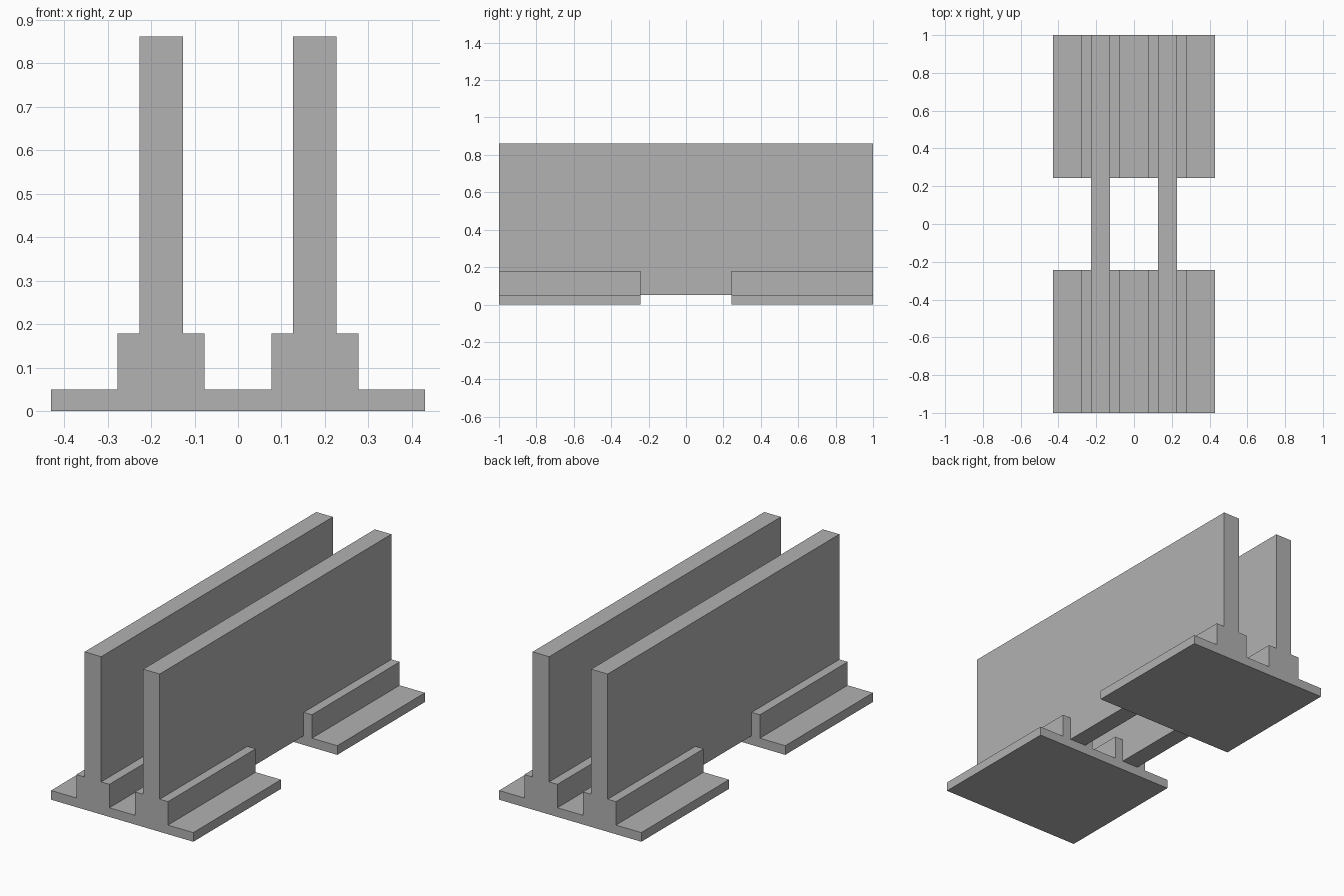
import bpy
import bmesh

cube = bpy.data.objects.get("Cube")
if cube:
    bpy.data.objects.remove(cube, do_unlink=True)

# One plain grey finish
grey = bpy.data.materials.new("grey")
grey.use_nodes = True
colour = (0.445, 0.445, 0.445, 1)
grey.diffuse_color = colour
grey.node_tree.nodes["Principled BSDF"].inputs["Base Color"].default_value = colour

BASE_TOP, RIB_TOP, WALL_TOP = 0.05, 0.178, 0.862
WALL_X, WALL_W, RIB_W = 0.177, 0.1, 0.05
BASE_HALF, FOOT_IN, END = 0.43, 0.243, 1.0


def box(name, x, y, z):
    """Flat-faced box spanning the given (low, high) pairs."""
    bm = bmesh.new()
    bmesh.ops.create_cube(bm, size=1)
    for v in bm.verts:
        v.co = [span[0] if c < 0 else span[1] for c, span in zip(v.co, (x, y, z))]
    mesh = bpy.data.meshes.new(name)
    bm.to_mesh(mesh)
    bm.free()
    mesh.materials.append(grey)
    obj = bpy.data.objects.new(name, mesh)
    bpy.context.collection.objects.link(obj)
    return obj


# Two long upright walls
for side, sx in (("left", 1), ("right", -1)):
    cx = sx * WALL_X
    box(f"{side}_wall", (cx - WALL_W / 2, cx + WALL_W / 2), (-END, END), (BASE_TOP, WALL_TOP))

# Foot plate at each end, with clamping ribs on both faces of each wall
for end, span in (("front", (-END, -FOOT_IN)), ("back", (FOOT_IN, END))):
    box(f"{end}_foot_plate", (-BASE_HALF, BASE_HALF), span, (0, BASE_TOP))
    for side, sx in (("left", 1), ("right", -1)):
        for face, d in (("outer", sx), ("inner", -sx)):
            near = sx * WALL_X + d * WALL_W / 2
            far = near + d * RIB_W
            box(f"{end}_{side}_{face}_rib", sorted((near, far)), span, (BASE_TOP, RIB_TOP))
